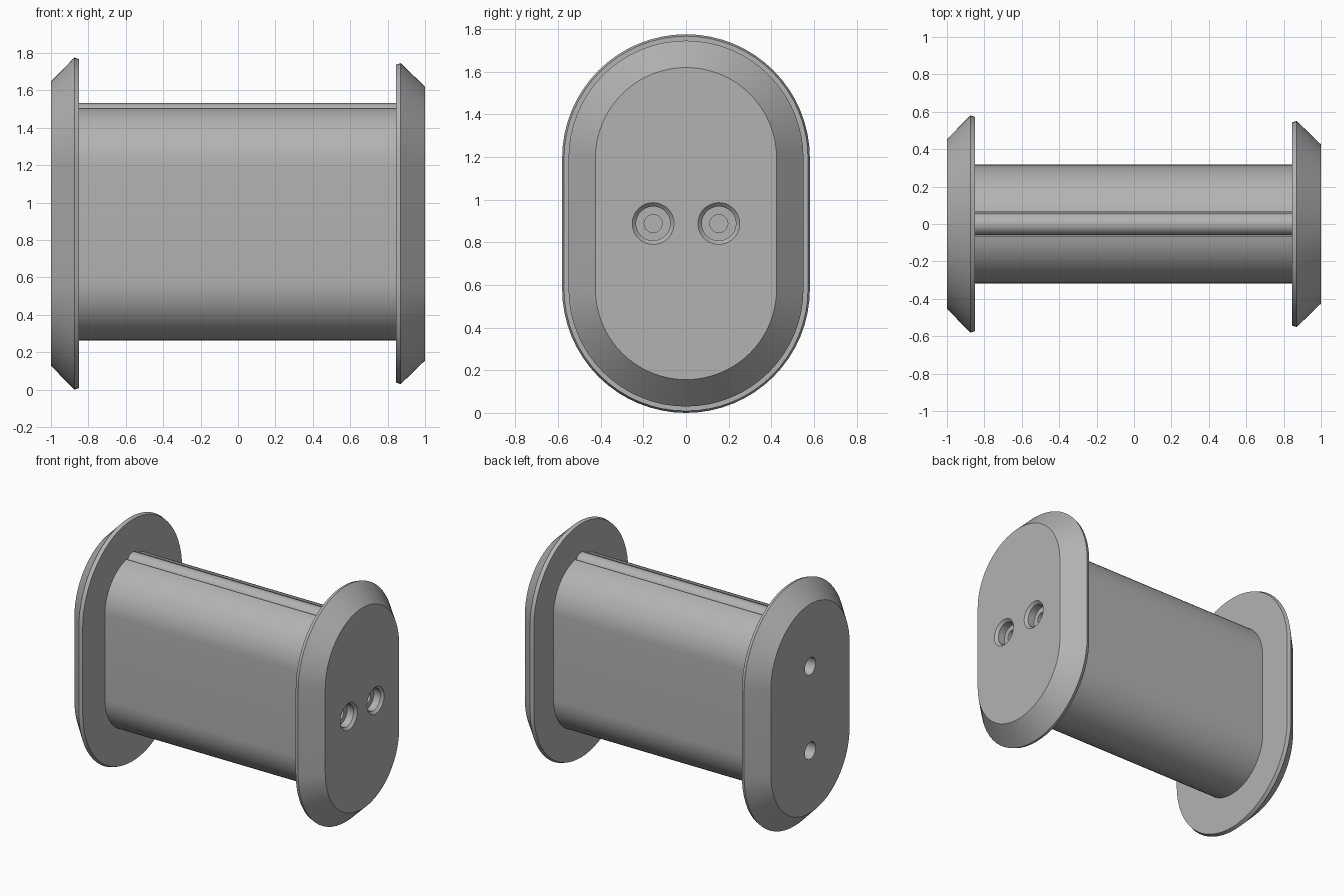
import bpy, bmesh
from math import sin, cos, pi

cube = bpy.data.objects.get("Cube")
if cube:
    bpy.data.objects.remove(cube, do_unlink=True)

MID = 0.888      # height of the spool axis
STRAIGHT = 0.307  # half length of the straight sides

grey = bpy.data.materials.new("Plain grey")
grey.use_nodes = True
grey.diffuse_color = (0.45, 0.45, 0.45, 1)
grey.node_tree.nodes["Principled BSDF"].inputs["Base Color"].default_value = (0.45, 0.45, 0.45, 1)


def loft(name, rings, straight=0.0, y=0.0, z=MID, seg=32):
    """Capped solid along x from (x, radius) rings, each a circle or a stadium."""
    bm = bmesh.new()
    loops = []
    for x, r in rings:
        loop = []
        for end in (0, 1):
            for i in range(seg + 1 if straight else seg):
                a = pi * (end + i / seg)
                shift = -straight if end else straight
                loop.append(bm.verts.new((x, y + r * cos(a), z + shift + r * sin(a))))
        loops.append(loop)
    for a, b in zip(loops, loops[1:]):
        for i in range(len(a)):
            j = (i + 1) % len(a)
            bm.faces.new((a[i], a[j], b[j], b[i]))
    bm.faces.new(loops[0])
    bm.faces.new(loops[-1])
    bmesh.ops.recalc_face_normals(bm, faces=bm.faces[:])
    mesh = bpy.data.meshes.new(name)
    bm.to_mesh(mesh)
    bm.free()
    mesh.materials.append(grey)
    obj = bpy.data.objects.new(name, mesh)
    bpy.context.collection.objects.link(obj)
    return obj


def activate(obj):
    bpy.ops.object.select_all(action='DESELECT')
    obj.select_set(True)
    bpy.context.view_layer.objects.active = obj


def cut(obj, cutter):
    cutter.hide_render = True
    mod = obj.modifiers.new("Cut", 'BOOLEAN')
    mod.operation = 'DIFFERENCE'
    mod.solver = 'EXACT'
    mod.object = cutter
    activate(obj)
    bpy.ops.object.modifier_apply(modifier=mod.name)
    bpy.data.objects.remove(cutter, do_unlink=True)


# Oval barrel with a shallow slot along the top
barrel = loft("barrel", [(-0.86, 0.317), (0.855, 0.317)], STRAIGHT)
bpy.ops.mesh.primitive_cube_add(size=1, location=(0, 0, 1.53))
slot = bpy.context.object
slot.scale = (3, 0.136, 0.12)
cut(barrel, slot)

# Rounded strip lying in the slot
strip = loft("top_strip", [(-0.86, 0.06), (0.855, 0.06)], z=1.472, seg=16)

# Larger flange with two plain screw holes, one above the other
large_flange = loft("large_flange", [(-1, 0.453), (-0.875, 0.581), (-0.85, 0.572)], STRAIGHT)
for side in (-1, 1):
    for part in (large_flange, barrel):
        cut(part, loft("hole_cutter", [(-1.1, 0.062), (-0.6, 0.062)], z=MID + side * STRAIGHT))

# Smaller flange with two counterbored screw holes side by side
small_flange = loft("small_flange", [(0.845, 0.543), (0.87, 0.551), (1, 0.425)], STRAIGHT)
bore = [(0.6, 0.042), (0.93, 0.042), (0.93, 0.08), (0.982, 0.08), (1, 0.098), (1.02, 0.118)]
for side in (-1, 1):
    for part in (small_flange, barrel):
        cut(part, loft("bore_cutter", bore, y=side * 0.154))

for part in (barrel, strip, large_flange, small_flange):
    activate(part)
    bpy.ops.object.shade_smooth_by_angle(angle=pi / 7)
